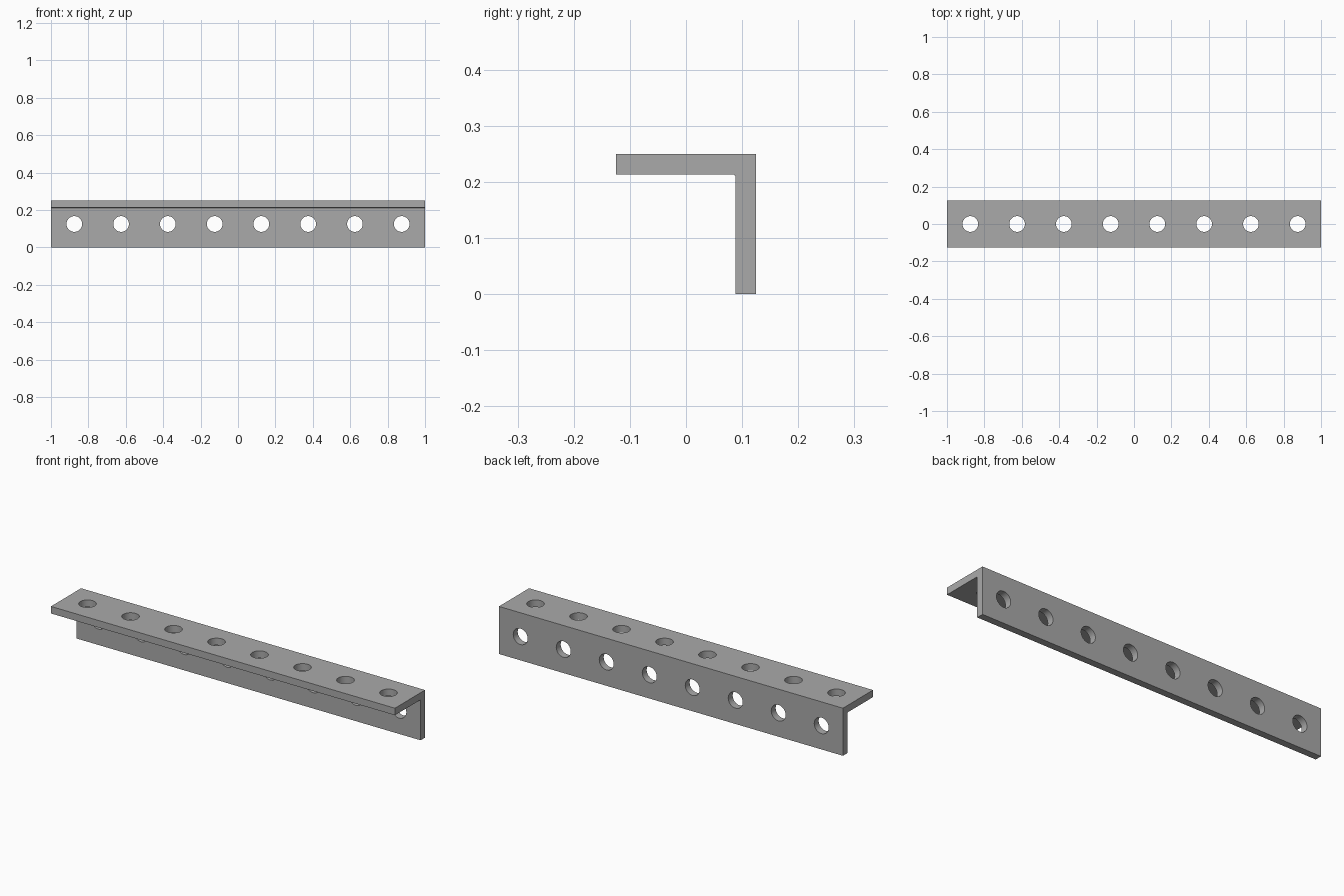
import bpy
import bmesh
from math import radians
from mathutils import Matrix, Vector

LENGTH, LEG, THICK = 2.0, 0.25, 0.037
FILLET = 0.003
HOLES, PITCH, RADIUS = 8, 0.25, 0.042

if "Cube" in bpy.data.objects:
    bpy.data.objects.remove(bpy.data.objects["Cube"], do_unlink=True)

# Plain grey metal
steel = bpy.data.materials.new("grey_steel")
steel.use_nodes = True
grey = (0.4, 0.4, 0.4, 1)
steel.diffuse_color = grey
steel.node_tree.nodes["Principled BSDF"].inputs["Base Color"].default_value = grey


def make_object(name, bm):
    bmesh.ops.recalc_face_normals(bm, faces=bm.faces)
    mesh = bpy.data.meshes.new(name)
    bm.to_mesh(mesh)
    bm.free()
    mesh.materials.append(steel)
    obj = bpy.data.objects.new(name, mesh)
    bpy.context.collection.objects.link(obj)
    return obj


# L-shaped section, swept along x, with a tiny relief in the inner corner
back, front = LEG / 2, -LEG / 2
inner_y, inner_z = back - THICK, LEG - THICK
section = [(front, LEG), (front, inner_z), (inner_y - FILLET, inner_z),
           (inner_y, inner_z - FILLET), (inner_y, 0), (back, 0), (back, LEG)]
bm = bmesh.new()
profile = bm.faces.new([bm.verts.new((-LENGTH / 2, y, z)) for y, z in section])
swept = bmesh.ops.extrude_face_region(bm, geom=[profile], use_keep_orig=True)
bmesh.ops.translate(bm, vec=(LENGTH, 0, 0),
                    verts=[v for v in swept["geom"] if isinstance(v, bmesh.types.BMVert)])
bar = make_object("angle_bar", bm)

# Rows of round drills: one through each leg
bm = bmesh.new()
for i in range(HOLES):
    x = (i - (HOLES - 1) / 2) * PITCH
    for centre, turn in ((Vector((x, 0, LEG - THICK / 2)), 0),
                         (Vector((x, back - THICK / 2, LEG / 2)), 90)):
        bmesh.ops.create_cone(bm, cap_ends=True, segments=40, radius1=RADIUS,
                              radius2=RADIUS, depth=THICK * 1.5,
                              matrix=Matrix.Translation(centre) @ Matrix.Rotation(radians(turn), 4, "X"))
drills = make_object("hole_cutters", bm)
drills.hide_render = True

# Cut the holes, then drop the cutters
cut = bar.modifiers.new("holes", "BOOLEAN")
cut.operation = "DIFFERENCE"
cut.solver = "EXACT"
cut.object = drills
bpy.ops.object.select_all(action="DESELECT")
bar.select_set(True)
bpy.context.view_layer.objects.active = bar
bpy.ops.object.modifier_apply(modifier=cut.name)
bpy.data.objects.remove(drills, do_unlink=True)

# Smooth hole walls, crisp edges
bpy.ops.object.shade_smooth_by_angle(angle=radians(30))
